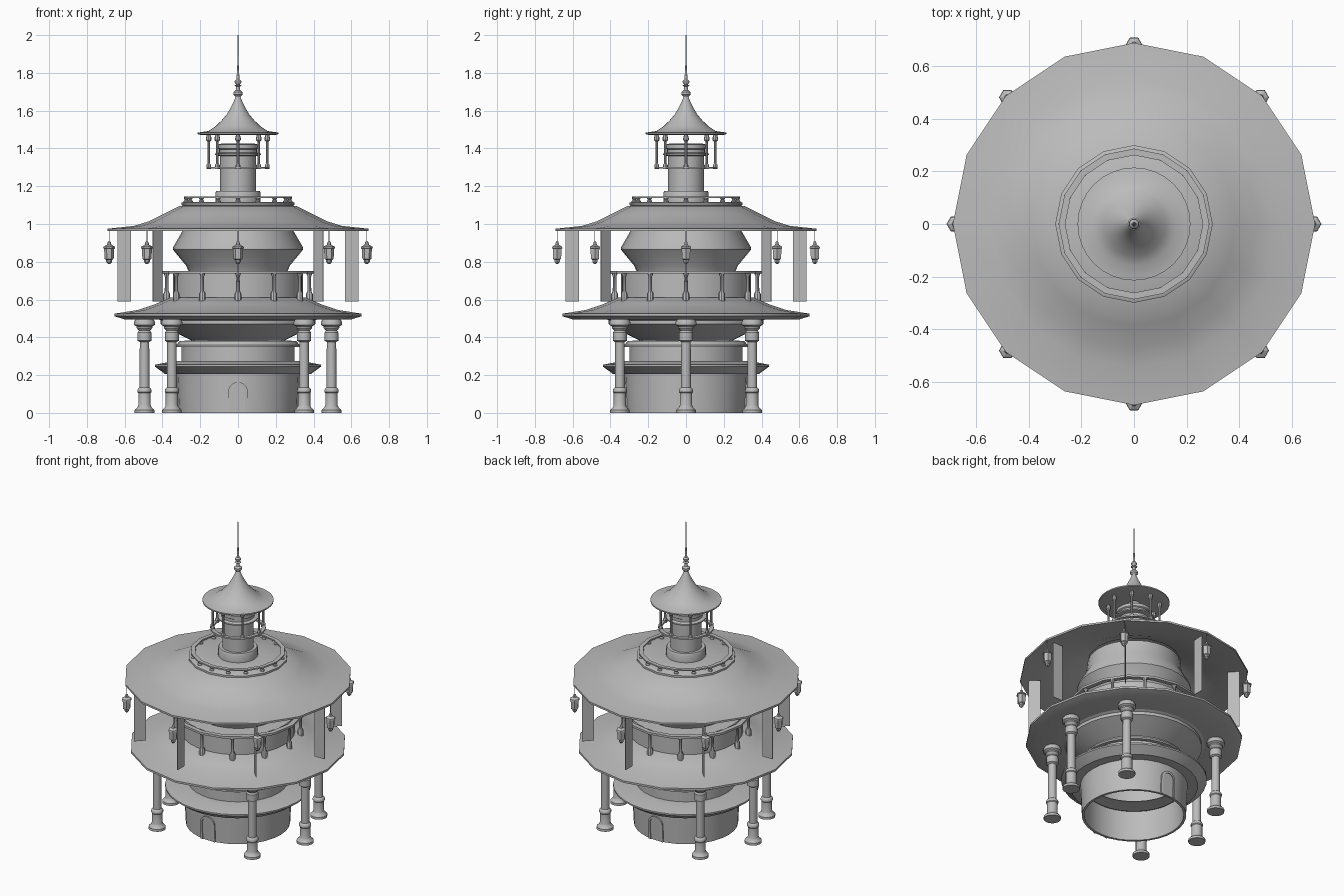
import bpy, bmesh, math
from mathutils import Matrix, Vector

cube = bpy.data.objects.get("Cube")
if cube:
    bpy.data.objects.remove(cube)

grey = bpy.data.materials.new("stone_grey")
grey.use_nodes = True
COLOUR = (0.5, 0.5, 0.5, 1)
grey.diffuse_color = COLOUR
grey.node_tree.nodes["Principled BSDF"].inputs["Base Color"].default_value = COLOUR


def finish(name, bm, smooth=True):
    bmesh.ops.recalc_face_normals(bm, faces=bm.faces[:])
    mesh = bpy.data.meshes.new(name)
    bm.to_mesh(mesh)
    bm.free()
    mesh.materials.append(grey)
    obj = bpy.data.objects.new(name, mesh)
    bpy.context.collection.objects.link(obj)
    if smooth:
        bpy.ops.object.select_all(action='DESELECT')
        obj.select_set(True)
        bpy.context.view_layer.objects.active = obj
        bpy.ops.object.shade_smooth_by_angle(angle=math.radians(30))
    return obj


def add_lathe(bm, profile, sides, centre=(0, 0), closed=False):
    """Spin (radius, height) points round the vertical axis."""
    rings = []
    for r, z in profile:
        rings.append([bm.verts.new((centre[0] + r * math.cos(a), centre[1] + r * math.sin(a), z))
                      for a in (math.tau * i / sides for i in range(sides))])
    pairs = list(zip(rings, rings[1:]))
    if closed:
        pairs.append((rings[-1], rings[0]))
    for low, high in pairs:
        for i in range(sides):
            j = (i + 1) % sides
            bm.faces.new((low[i], low[j], high[j], high[i]))
    if not closed:
        return rings[0], rings[-1]


def lathe(name, profile, sides, closed=False, caps=False):
    bm = bmesh.new()
    ends = add_lathe(bm, profile, sides, closed=closed)
    if caps:
        for ring in ends:
            bm.faces.new(ring)
    return finish(name, bm)


def around(name, profile, sides, radius, degrees):
    """Repeat one capped turned part at the given angles."""
    bm = bmesh.new()
    for d in degrees:
        a = math.radians(d)
        for ring in add_lathe(bm, profile, sides, (radius * math.cos(a), radius * math.sin(a))):
            bm.faces.new(ring)
    return finish(name, bm)


def ring(name, inner, outer, low, high, sides):
    return lathe(name, [(inner, low), (outer, low), (outer, high), (inner, high)], sides, closed=True)


def steps(count):
    return [360 * i / count for i in range(count)]


# Ground storey: open-bottomed wall, skirt roof and upper bowl
lathe("ground_wall", [(.30, .2), (.30, 0), (.315, 0), (.325, .21)], 32)
lathe("skirt_roof", [(.3, .205), (.385, .205), (.44, .245), (.44, .255), (.34, .275), (.3, .275)], 32)
lathe("ground_drum", [(.3, .27), (.3, .35), (.325, .35), (.325, .36), (.31, .38), (.24, .385)], 32)
lathe("support_bowl", [(.24, .38), (.30, .41), (.41, .47), (.41, .49), (.43, .5)], 32)

# Lower roof
lathe("lower_roof", [(.35, .5), (.6, .495), (.655, .512), (.655, .525), (.53, .545), (.44, .575), (.36, .61), (.33, .61)], 16)

# Middle storey: drum, flared body and balcony rail
lathe("middle_drum", [(.345, .56), (.345, .74), (.26, .745), (.275, .78), (.345, .865), (.345, .875), (.29, .97), (.28, 1.06)], 32)
ring("balcony_rail", .37, .4, .738, .752, 16)
around("balcony_post", [(.018, .58), (.018, .63), (.01, .645), (.009, .72), (.016, .738)], 8, .378, steps(12))

# Upper roof shell and deck
lathe("upper_roof", [(.28, 1.075), (.42, 1.015), (.55, .98), (.69, .963), (.69, .975), (.55, .99), (.47, 1.015), (.39, 1.055), (.31, 1.095), (.26, 1.1)], 16)
lathe("roof_deck", [(.28, 1.095), (.3, 1.1), (.3, 1.112), (.29, 1.117), (.09, 1.117)], 16)
ring("deck_rail", .262, .287, 1.137, 1.146, 16)
around("deck_baluster", [(.014, 1.115), (.014, 1.122), (.008, 1.128), (.014, 1.138)], 8, .274, steps(16))

# Tower
lathe("tower", [(.12, 1.115), (.12, 1.165), (.115, 1.175), (.095, 1.175), (.095, 1.36), (.122, 1.365), (.122, 1.373),
                (.1, 1.378), (.1, 1.395), (.108, 1.4), (.108, 1.42), (.09, 1.425)], 32, caps=True)
ring("tower_ring", .145, .168, 1.293, 1.303, 32)
around("tower_post", [(.013, 1.29), (.013, 1.312), (.007, 1.32), (.007, 1.435), (.015, 1.445), (.015, 1.455), (.008, 1.478)],
       8, .155, steps(8))

# Top roof with finial and needle
lathe("top_roof", [(.03, 1.478), (.2, 1.472), (.215, 1.476), (.215, 1.484), (.157, 1.492), (.12, 1.516), (.085, 1.55),
                   (.06, 1.58), (.042, 1.61), (.025, 1.643), (.012, 1.675)], 32)
lathe("finial", [(.012, 1.665), (.014, 1.675), (.024, 1.685), (.024, 1.698), (.012, 1.708), (.009, 1.72), (.01, 1.727),
                 (.02, 1.732), (.01, 1.738), (.018, 1.75), (.018, 1.757), (.008, 1.767), (.004, 1.84)], 16, caps=True)
lathe("needle", [(.003, 1.83), (.002, 2.0)], 6, caps=True)

# Columns at the sides and corners, leaving the doorways clear
around("column", [(.052, 0), (.052, .015), (.037, .03), (.033, .04), (.033, .105), (.037, .11), (.037, .122), (.033, .13),
                  (.026, .135), (.025, .375), (.037, .382), (.037, .425), (.03, .435), (.042, .45), (.042, .458),
                  (.055, .466), (.055, .482), (.045, .5)], 16, .495, [0, 45, 135, 180, 225, 315])

# Lanterns on cords below the upper eaves
around("lantern", [(.006, .788), (.016, .8), (.016, .81), (.024, .815), (.027, .87), (.032, .872), (.03, .88),
                   (.012, .89), (.008, .905), (.002, .91), (.002, .97)], 6, .682, steps(8))

# Thin radial banners
bm = bmesh.new()
for d in steps(8):
    place = Matrix.Rotation(math.radians(d), 4, 'Z') @ Matrix.Translation((.602, 0, .78))
    bmesh.ops.create_cube(bm, size=1, matrix=place @ Matrix.Diagonal((.073, .003, .38, 1)))
finish("banner", bm, smooth=False)


# Arched doors: a frame strip around a slightly recessed panel
def arch(half, top):
    spring = top - half
    curve = [(half * math.cos(math.pi * i / 12), spring + half * math.sin(math.pi * i / 12)) for i in range(13)]
    return [(half, 0)] + curve + [(-half, 0)]


bm = bmesh.new()
for side in (-1, 1):
    def point(p, depth):
        wall = math.sqrt((.315 + .05 * p[1]) ** 2 - p[0] ** 2)
        return bm.verts.new(Vector((p[0], side * (wall + depth), p[1])))

    outer, inner = arch(.052, .163), arch(.038, .149)
    rows = [[point(p, d) for p in path] for path, d in ((outer, -.004), (outer, .007), (inner, .007), (inner, .002))]
    for a, b in zip(rows, rows[1:]):
        for i in range(len(a) - 1):
            bm.faces.new((a[i], a[i + 1], b[i + 1], b[i]))
    bm.faces.new(rows[-1])
finish("arched_door", bm)
